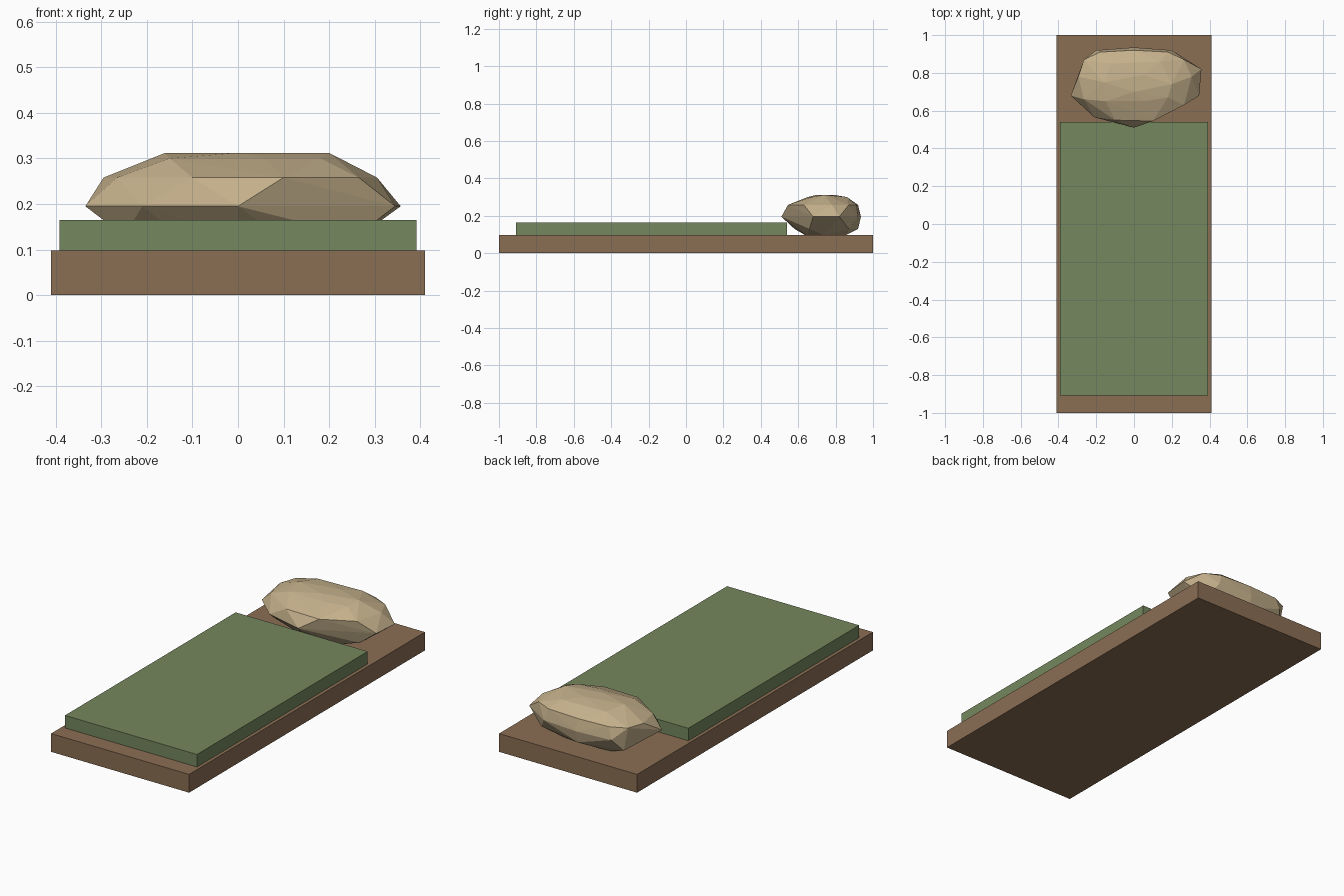
import bpy, bmesh

if "Cube" in bpy.data.objects:
    bpy.data.objects.remove(bpy.data.objects["Cube"])


def material(name, rgb):
    """Flat colour from 0-255 sRGB, stored as linear."""
    lin = [(c / 255 / 12.92) if c < 11 else ((c / 255 + 0.055) / 1.055) ** 2.4 for c in rgb]
    m = bpy.data.materials.new(name)
    m.diffuse_color = (*lin, 1)
    m.use_nodes = True
    m.node_tree.nodes["Principled BSDF"].inputs["Base Color"].default_value = m.diffuse_color
    return m


def finish(name, bm, mat):
    bmesh.ops.recalc_face_normals(bm, faces=bm.faces)
    me = bpy.data.meshes.new(name)
    bm.to_mesh(me)
    bm.free()
    me.materials.append(mat)
    ob = bpy.data.objects.new(name, me)
    bpy.context.collection.objects.link(ob)


def box(name, lo, hi, mat):
    bm = bmesh.new()
    bmesh.ops.create_cube(bm, size=1)
    for v in bm.verts:
        v.co = [(a + b) / 2 + c * (b - a) for a, b, c in zip(lo, hi, v.co)]
    finish(name, bm, mat)


wood = material("brown wood", (139, 110, 84))
cloth = material("green cloth", (117, 135, 93))
linen = material("tan linen", (196, 176, 139))

# Bed base and the flat mattress on it
box("bed_base", (-0.41, -1, 0), (0.41, 1, 0.098), wood)
box("mattress", (-0.392, -0.908, 0.098), (0.392, 0.54, 0.165), cloth)

# Faceted pillow: rings of corner points wrapped in a convex hull
rings = {
    0.095: [(-0.17, 0.70), (-0.08, 0.64), (0.14, 0.65), (0.22, 0.74), (0.12, 0.85), (-0.14, 0.85)],
    0.13: [(-0.25, 0.66), (0.0, 0.58), (0.26, 0.66), (0.25, 0.87), (0.0, 0.92), (-0.24, 0.87)],
    0.195: [(-0.335, 0.68), (-0.21, 0.565), (0.0, 0.51), (0.345, 0.68), (0.357, 0.82),
            (0.2, 0.92), (0.0, 0.935), (-0.2, 0.92)],
    0.258: [(-0.295, 0.78), (-0.265, 0.66), (-0.1, 0.55), (0.1, 0.545), (0.265, 0.63),
            (0.305, 0.78), (0.265, 0.87), (0.18, 0.91), (0.0, 0.92), (-0.18, 0.91), (-0.265, 0.87)],
    0.3: [(-0.15, 0.65), (0.06, 0.65), (0.18, 0.67), (0.14, 0.86), (-0.12, 0.85)],
    0.312: [(-0.16, 0.75), (0.0, 0.70), (0.2, 0.74), (0.05, 0.79)],
}
bm = bmesh.new()
for z, ring in rings.items():
    for x, y in ring:
        bm.verts.new((x, y, z))
hull = bmesh.ops.convex_hull(bm, input=bm.verts)
bmesh.ops.delete(bm, geom=[v for v in bm.verts if not v.link_faces], context='VERTS')
finish("pillow", bm, linen)
